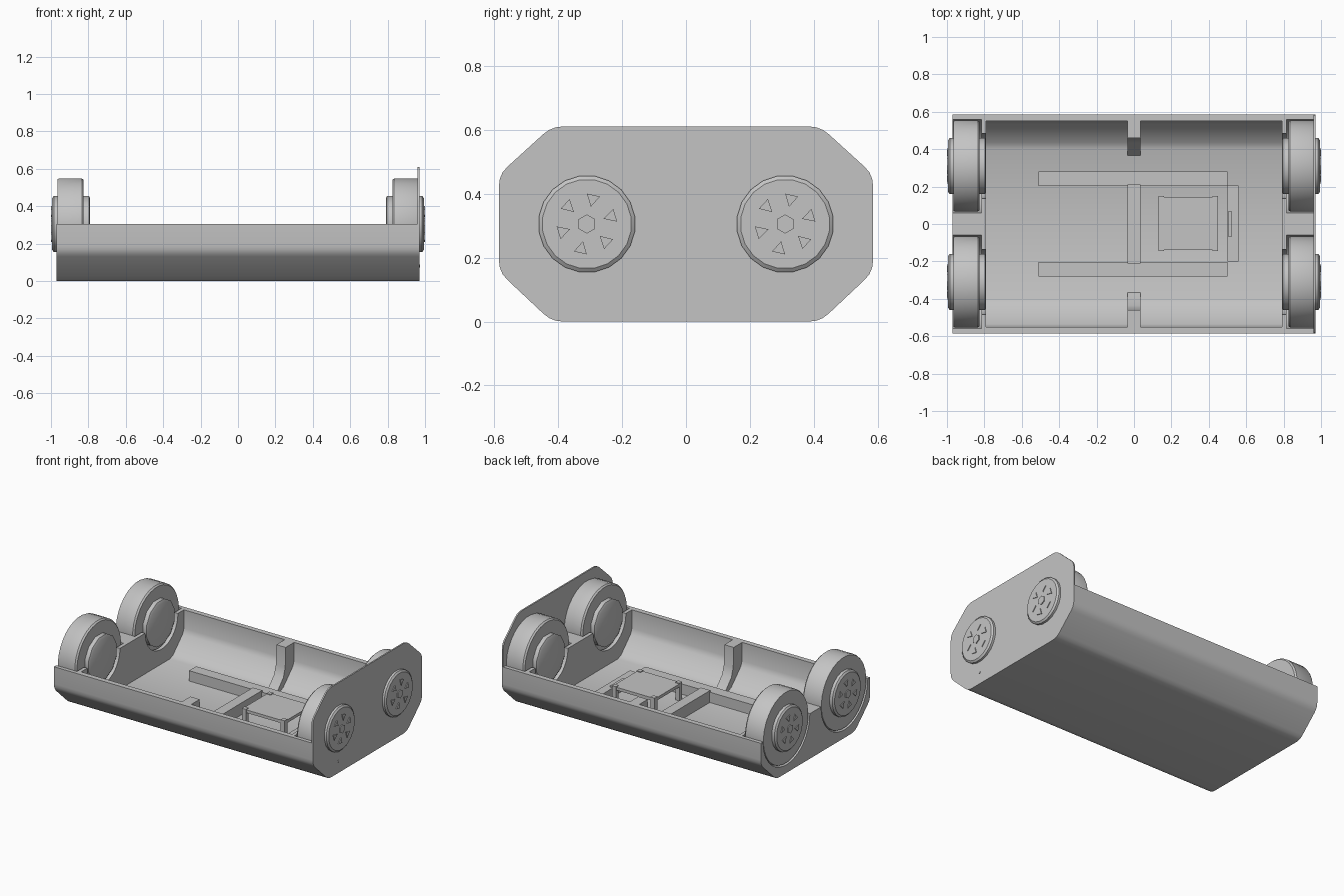
import bpy, bmesh
from math import sin, cos, pi, radians
from mathutils import Vector

old = bpy.data.objects.get("Cube")
if old:
    bpy.data.objects.remove(old, do_unlink=True)

grey = bpy.data.materials.new("plain grey")
grey.use_nodes = True
grey.diffuse_color = (0.55, 0.55, 0.55, 1)
grey.node_tree.nodes["Principled BSDF"].inputs["Base Color"].default_value = (0.55, 0.55, 0.55, 1)

AXLE_Y, AXLE_Z, RIM_Z = 0.31, 0.305, 0.305


def finish(name, bm, smooth=True):
    bmesh.ops.recalc_face_normals(bm, faces=bm.faces)
    mesh = bpy.data.meshes.new(name)
    bm.to_mesh(mesh)
    bm.free()
    mesh.materials.append(grey)
    ob = bpy.data.objects.new(name, mesh)
    bpy.context.collection.objects.link(ob)
    if smooth:
        bpy.ops.object.select_all(action='DESELECT')
        ob.select_set(True)
        bpy.context.view_layer.objects.active = ob
        bpy.ops.object.shade_smooth_by_angle(angle=radians(32))
    return ob


def loft(name, rings, smooth=True):
    """Skin a list of matching rings and cap both ends."""
    bm = bmesh.new()
    rows = [[bm.verts.new(p) for p in ring] for ring in rings]
    n = len(rows[0])
    for a, b in zip(rows, rows[1:]):
        for i in range(n):
            j = (i + 1) % n
            bm.faces.new((a[i], a[j], b[j], b[i]))
    bm.faces.new(rows[0])
    bm.faces.new(rows[-1])
    return finish(name, bm, smooth)


def prism(name, outline, x0, x1):
    return loft(name, [[(x, y, z) for y, z in outline] for x in (x0, x1)])


def lathe(name, y, z, steps, sides):
    ring = [2 * pi * (i + 0.5) / sides for i in range(sides)]
    return loft(name, [[(x, y + r * cos(a), z + r * sin(a)) for a in ring] for x, r in steps])


def box(name, x0, x1, y0, y1, z0, z1):
    return prism(name, [(y0, z0), (y1, z0), (y1, z1), (y0, z1)], x0, x1)


def rounded(points, cut=0.035):
    """Replace each corner with a short curve."""
    out = []
    for i, p in enumerate(points):
        p, a, b = Vector(p), Vector(points[i - 1]), Vector(points[(i + 1) % len(points)])
        s, e = p + (a - p).normalized() * cut, p + (b - p).normalized() * cut
        for k in range(4):
            t = k / 3
            out.append(tuple(s * (1 - t) ** 2 + p * 2 * t * (1 - t) + e * t * t))
    return out


# Octagonal section; the tray uses its lower half
half = [(0.585, 0.46), (0.42, 0.61)]
octagon = rounded([(-0.42, 0), (0.42, 0), (0.585, 0.155)] + half
                  + [(-y, z) for y, z in reversed(half)] + [(-0.585, 0.155)])
lower = [p for p in octagon if p[1] < RIM_Z]
lower.sort(key=lambda p: (p[0], -p[1] if p[0] < 0 else p[1]))


def cradle(radius):
    """Lower section with two round cut-outs for the wheels."""
    pts = [(-0.585, RIM_Z)] + lower + [(0.585, RIM_Z)]
    for cy in (AXLE_Y, -AXLE_Y):
        pts += [(cy + radius * cos(a), AXLE_Z - radius * sin(a))
                for a in (pi * i / 20 for i in range(21))]
    return pts


# Tray shell
inner = [(-0.55, RIM_Z), (-0.55, 0.18), (-0.535, 0.145), (-0.435, 0.045), (-0.40, 0.03)]
inner += [(-y, z) for y, z in reversed(inner)]
prism("tray_shell", [(-0.585, RIM_Z)] + lower + [(0.585, RIM_Z)] + inner[::-1], -0.80, 0.80)

# End walls, wheel wells and wheels, mirrored over x
for side, s in (("left", 1), ("right", -1)):
    prism(side + "_inner_wall", cradle(0.175), s * 0.79, s * 0.815)
    prism(side + "_wheel_well", cradle(0.25), s * 0.815, s * (0.96 if s > 0 else 0.97))
    for end, e in (("front", -1), ("back", 1)):
        tag = end + "_" + side
        y = e * AXLE_Y
        lathe(tag + "_wheel", y, AXLE_Z,
              [(s * 0.825, 0.236), (s * 0.835, 0.245), (s * 0.955, 0.245), (s * 0.965, 0.24)], 32)
        lathe(tag + "_inner_hub", y, AXLE_Z,
              [(s * 0.79, 0.14), (s * 0.797, 0.155), (s * 0.83, 0.155)], 12)
        lathe(tag + "_outer_hub", y, AXLE_Z,
              [(s * 0.95, 0.152), (s * 0.985, 0.152), (s * 0.994, 0.14)], 20)
        lathe(tag + "_hub_cap", y, AXLE_Z, [(s * 0.99, 0.03), (s, 0.03)], 6)
        # Wedge-shaped studs around the cap
        for i in range(6):
            a = 2 * pi * i / 6 + 0.3
            wedge = [(y + r * cos(a + d), AXLE_Z + r * sin(a + d))
                     for r, d in ((0.055, 0), (0.095, -0.22), (0.095, 0.22))]
            prism(f"{tag}_hub_stud_{i}", wedge, s * 0.99, s * 0.999)

# Tall plate on the left end
prism("left_end_plate", octagon, 0.96, 0.97)
lathe("end_plate_screw", -AXLE_Y, 0.08, [(0.965, 0.008), (0.973, 0.008)], 8)

# Middle gussets, floor bars and cross bar
gusset = [(0.56, RIM_Z), (0.46, RIM_Z), (0.455, 0.17), (0.435, 0.11),
          (0.38, 0.05), (0.36, 0.02), (0.42, 0.02), (0.56, 0.16)]
for end, e in (("front", -1), ("back", 1)):
    prism(end + "_gusset", [(e * y, z) for y, z in gusset], -0.035, 0.035)
    box(end + "_floor_bar", -0.51, 0.50, e * 0.242 - 0.038, e * 0.242 + 0.038, 0.02, 0.10)
    for i in range(6):
        x = -0.43 + 0.172 * i
        bm = bmesh.new()
        bmesh.ops.create_cone(bm, cap_ends=True, segments=8, radius1=0.009,
                              radius2=0.009, depth=0.004)
        bmesh.ops.translate(bm, verts=bm.verts, vec=(x, e * 0.242, 0.002))
        finish(f"{end}_floor_screw_{i}", bm)
box("cross_bar", -0.035, 0.035, -0.21, 0.21, 0.02, 0.11)

# Small raised platform on legs, and its end bracket
box("platform_top", 0.13, 0.45, -0.14, 0.145, 0.125, 0.145)
for i, x in enumerate((0.13, 0.42)):
    for j, y in enumerate((-0.145, 0.12)):
        box(f"platform_leg_{i}{j}", x, x + 0.03, y, y + 0.03, 0.02, 0.15)
box("end_bracket", 0.50, 0.56, -0.20, 0.205, 0.02, 0.09)
box("bracket_tab", 0.505, 0.52, -0.07, 0.07, 0.08, 0.10)
